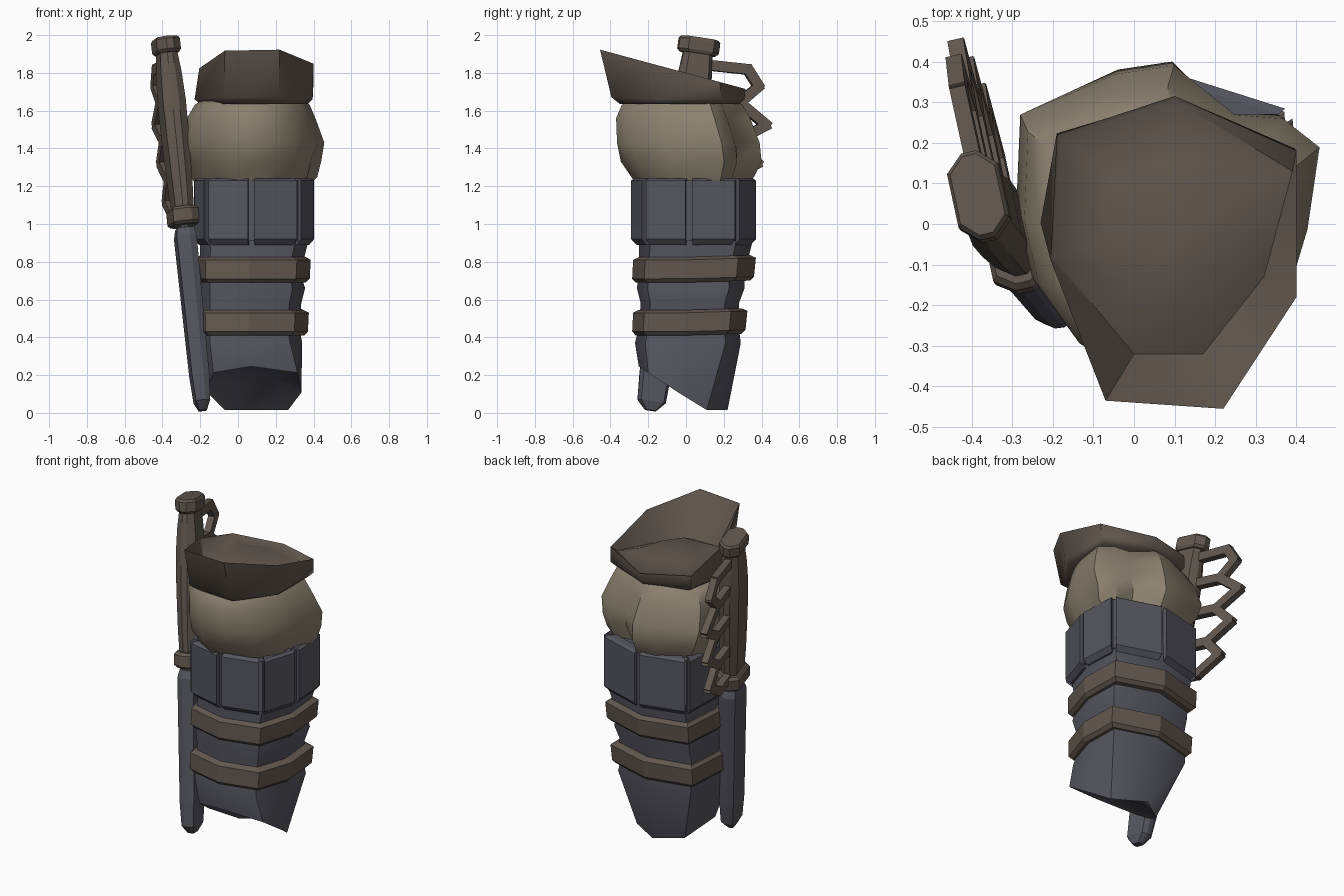
import bpy, bmesh, math
from mathutils import Vector

if "Cube" in bpy.data.objects:
    bpy.data.objects.remove(bpy.data.objects["Cube"], do_unlink=True)


def material(name, rgb):
    m = bpy.data.materials.new(name)
    m.use_nodes = True
    m.diffuse_color = (*rgb, 1)
    bsdf = m.node_tree.nodes["Principled BSDF"]
    bsdf.inputs["Base Color"].default_value = (*rgb, 1)
    bsdf.inputs["Roughness"].default_value = 0.8
    return m


LEATHER = material("brown leather", (0.122, 0.096, 0.077))
STEEL = material("blue grey", (0.092, 0.092, 0.118))
CLOTH = material("tan cloth", (0.26, 0.22, 0.16))


def finish(name, bm, mat, smooth=None):
    bmesh.ops.recalc_face_normals(bm, faces=bm.faces)
    mesh = bpy.data.meshes.new(name)
    bm.to_mesh(mesh)
    bm.free()
    mesh.materials.append(mat)
    ob = bpy.data.objects.new(name, mesh)
    bpy.context.collection.objects.link(ob)
    if smooth:
        bpy.ops.object.select_all(action='DESELECT')
        ob.select_set(True)
        bpy.context.view_layer.objects.active = ob
        bpy.ops.object.shade_smooth_by_angle(angle=math.radians(smooth))


def loft(bm, rings):
    """Skin a stack of equal rings and cap both ends."""
    rows = [[bm.verts.new(p) for p in r] for r in rings]
    n = len(rows[0])
    for a, b in zip(rows, rows[1:]):
        for i in range(n):
            j = (i + 1) % n
            bm.faces.new((a[i], a[j], b[j], b[i]))
    for row in (rows[0], rows[-1]):
        c = sum((v.co for v in row), Vector()) / n
        tip = bm.verts.new(c)
        for i in range(n):
            bm.faces.new((row[i], row[(i + 1) % n], tip))


# Eight-cornered outline shared by the sleeve, belts and cuff
OUTLINE = [(-.23, -.02), (-.17, -.23), (.07, -.29), (.325, -.225),
           (.40, .015), (.385, .275), (.085, .37), (-.22, .295)]


def ring(z, x0, x1, y0, y1, outline=OUTLINE):
    xs, ys = zip(*outline)
    fit = lambda v, vs, a, b: a + (b - a) * (v - min(vs)) / (max(vs) - min(vs))
    pts = [(fit(x, xs, x0, x1), fit(y, ys, y0, y1)) for x, y in outline]
    return [Vector((x, y, z(y) if callable(z) else z)) for x, y in pts]


# Sleeve with a slanted, slightly hollow lower end
HEM = [(-.17, -.05), (-.13, -.2), (.07, -.25), (.315, -.2),
       (.335, -.04), (.265, .11), (.08, .22), (-.07, .11)]
slant = lambda y: max(.015, .015 + .66 * (.1 - y))
bm = bmesh.new()
loft(bm, [ring(lambda y: slant(y) + .06, -.08, .24, -.17, .15, HEM),
          ring(slant, -.17, .335, -.25, .22, HEM),
          ring(.37, -.2, .34, -.27, .29),
          ring(.45, -.2, .325, -.25, .28),
          ring(.58, -.2, .335, -.24, .28),
          ring(.66, -.2, .355, -.26, .31),
          ring(.74, -.2, .33, -.25, .31),
          ring(.9, -.2, .37, -.25, .35),
          ring(1.2, -.2, .38, -.26, .34)])
finish("sleeve", bm, STEEL, 50)

# Two leather belts
for name, z, x1, y1 in (("lower_belt", .41, .375, .325), ("upper_belt", .69, .385, .37)):
    bm = bmesh.new()
    lift = lambda h: (lambda y: z + h + .03 * max(0, y))
    loft(bm, [ring(lift(0), -.21, x1 - .025, -.265, y1 - .03),
              ring(lift(.02), -.23, x1 - .005, -.285, y1 - .01),
              ring(lift(.12), -.23, x1, -.28, y1),
              ring(lift(.135), -.21, x1 - .03, -.25, y1 - .03)])
    finish(name, bm, LEATHER)

# Armour cuff: one chamfered plate per side of the outline
mid = Vector((.09, .04))
bm = bmesh.new()
for i, p in enumerate(OUTLINE):
    a, b = Vector(p), Vector(OUTLINE[(i + 1) % len(OUTLINE)])
    d = (b - a).normalized() * .018
    a, b = a + d, b - d
    rows = []
    for z, out in ((.89, .93), (.92, 1.015), (1.23, 1.015), (1.242, .96)):
        pa, pb = mid + (a - mid) * out, mid + (b - mid) * out
        ia, ib = mid + (a - mid) * .82, mid + (b - mid) * .82
        rows.append([(*q, z) for q in (ia, pa, pb, ib)])
    loft(bm, rows)
loft(bm, [ring(z, -.205, .385, -.265, .345) for z in (.91, 1.23)])
finish("cuff_plates", bm, STEEL)

# Gathered cloth bulging above the cuff, pinched into pleats below
FOLDS = [(-.29, .05), (-.25, -.12), (-.14, -.27), (.0, -.35), (.16, -.35), (.3, -.26),
         (.4, -.1), (.43, .0), (.46, .2), (.37, .27), (.25, .28), (.1, .4),
         (-.04, .38), (-.28, .28)]
bm = bmesh.new()
rows = [ring(1.19, -.21, .36, -.25, .32, FOLDS),
        ring(1.25, -.25, .42, -.29, .36, FOLDS),
        ring(1.33, -.28, .44, -.345, .40, FOLDS),
        ring(1.43, -.29, .457, -.365, .39, FOLDS),
        ring(1.56, -.27, .41, -.37, .34, FOLDS),
        ring(1.63, -.23, .38, -.34, .30, FOLDS),
        ring(1.65, -.2, .36, -.31, .27, FOLDS)]
for r, depth in ((rows[1], .87), (rows[2], .94)):
    for v in r[1::3]:
        v.x, v.y = mid + (v.xy - mid) * depth
loft(bm, rows)
finish("cloth_bulge", bm, CLOTH, 40)

# Flared collar, taller at the front, with a domed lining inside
FOOT = [(-.23, -.02), (-.07, -.435), (.22, -.455), (.4, -.18), (.4, .18), (.1, .315), (-.19, .22)]
RIM = [(-.205, -.09)] + FOOT[1:]
LINING = [(-.2, -.08, 1.81), (0, -.32, 1.67), (.17, -.32, 1.67), (.32, -.13, 1.68),
          (.39, .13, 1.71), (.1, .305, 1.71), (-.183, .212, 1.735)]
bm = bmesh.new()
loft(bm, [ring(1.635, -.2, .37, -.35, .28, FOOT),
          ring(lambda y: 1.66 - .06 * min(0, y + .2), -.23, .395, -.395, .31, FOOT),
          ring(lambda y: 1.80 - .27 * y, -.205, .4, -.455, .315, RIM),
          [Vector(p) for p in LINING],
          [Vector((.09 + (x - .09) * .55, y * .55, 1.745)) for x, y, z in LINING]])
finish("collar", bm, LEATHER, 50)

# Knife frame: u across the flat toward the knuckles, n through it, w up its length
base, top = Vector((-.185, -.19, 0)), Vector((-.387, .075, 2))
w = (top - base).normalized()
u = Vector((-.22, .97, 0))
u = (u - w * u.dot(w)).normalized()
n = u.cross(w)


def knife(s, t, z):
    return base + (top - base) * (z / 2) + u * s + n * t


def section(z, s, t, k=.62, turn=0):
    """Chamfered oblong across the knife; k sets how boxy it is, turn twists it."""
    c, d = math.cos(turn), math.sin(turn)
    pts = [(a * s, b * t) for a, b in
           ((-1, -.3), (-k, -1), (k, -1), (1, -.3), (1, .3), (k, 1), (-k, 1), (-1, .3))]
    return [knife(a * c - b * d, a * d + b * c, z) for a, b in pts]


def knife_part(name, mat, sections, smooth=None):
    bm = bmesh.new()
    loft(bm, [section(*s) for s in sections])
    finish(name, bm, mat, smooth)


# The blade is boxier than the grip and twisted square to the sleeve
twist = math.copysign(.1, n.x)
knife_part("blade", STEEL, [(.013, .03, .02, .8, twist), (.06, .075, .038, .8, twist),
                            (.2, .083, .046, .8, twist), (.93, .088, .053, .8, twist),
                            (.975, .07, .044, .8, twist)])
knife_part("blade_neck", STEEL, [(.95, .045, .025), (1.03, .045, .025)])
knife_part("hand_guard", LEATHER, [(.99, .1, .06, .7), (1.005, .115, .072, .7),
                                   (1.07, .115, .072, .7), (1.085, .1, .06, .7)])
knife_part("handle", LEATHER, [(1.06, .08, .048, .7), (1.2, .092, .054, .7),
                               (1.45, .1, .06, .7), (1.65, .1, .062, .7),
                               (1.8, .088, .056, .7), (1.94, .075, .042, .7)], 30)
knife_part("pommel", LEATHER, [(1.9, .095, .055), (1.915, .11, .064),
                               (1.97, .11, .064), (1.983, .1, .056)])

# Spiked knuckle guard: a zigzag of bars with spokes back to the handle
ZIGZAG = [(.06, 1.85), (.28, 1.86), (.35, 1.78), (.26, 1.68), (.42, 1.585), (.27, 1.48),
          (.4, 1.38), (.25, 1.27), (.36, 1.17), (.22, 1.07), (.06, 1.07)]
bars = list(zip(ZIGZAG, ZIGZAG[1:]))
bars += [((.05, z), (s, z)) for s, z in ZIGZAG[3:9:2]]
bm = bmesh.new()
for a, b in bars:
    a, b = Vector(a), Vector(b)
    d = (b - a).normalized() * .027
    side = Vector((-d.y, d.x))
    rows = []
    for p in (a - d * .6, b + d * .6):
        rows.append([knife((p + side * i).x, t * .02, (p + side * i).y)
                     for i, t in ((-1, -1), (1, -1), (1, 1), (-1, 1))])
    loft(bm, rows)
finish("knuckle_guard", bm, LEATHER)
